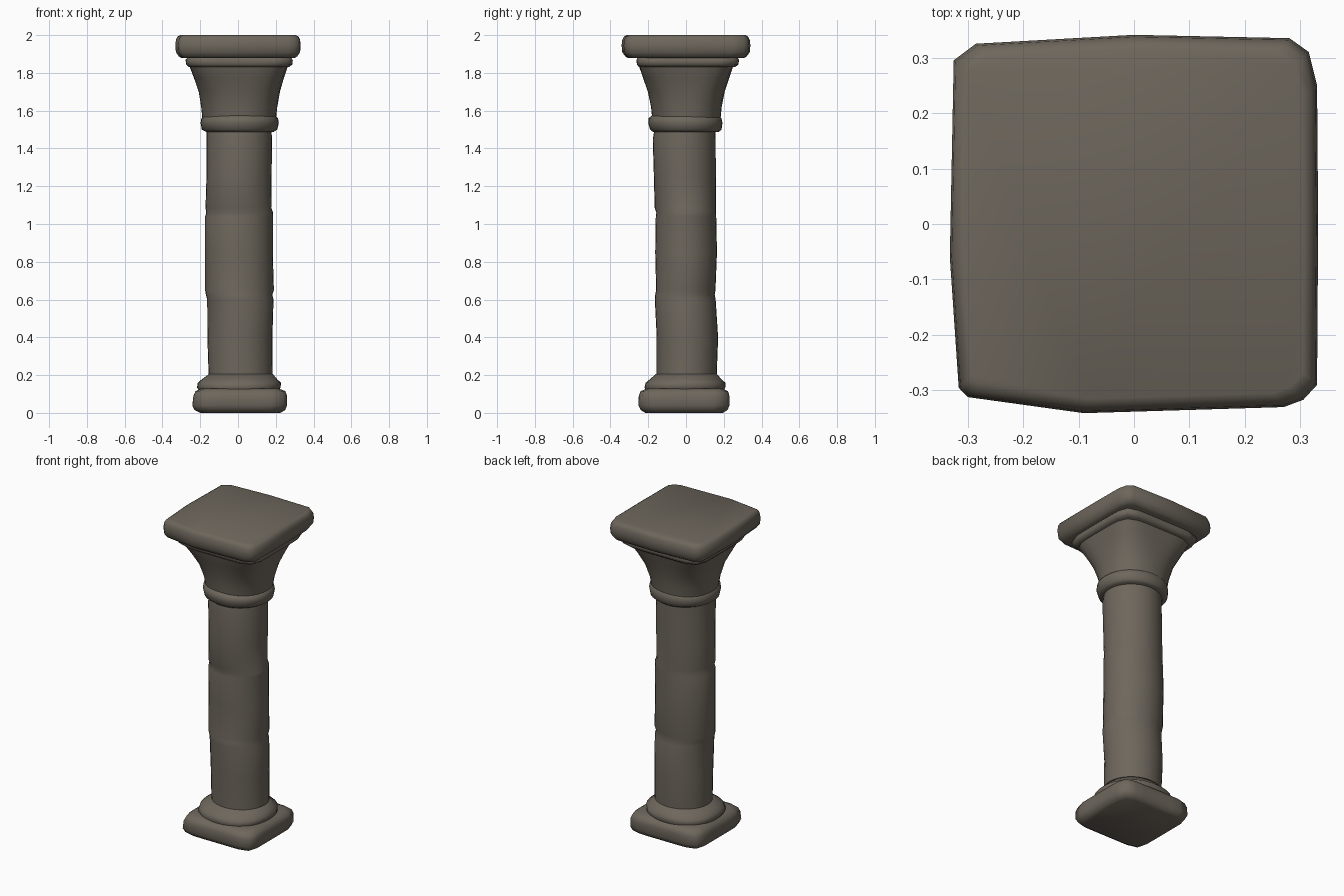
import bpy, math

stone = bpy.data.materials.new("weathered_stone")
stone.diffuse_color = (0.155, 0.135, 0.108, 1)


def finish(name, verts, faces, angle):
    me = bpy.data.meshes.new(name)
    me.from_pydata(verts, [], faces)
    me.materials.append(stone)
    ob = bpy.data.objects.new(name, me)
    bpy.context.collection.objects.link(ob)
    bpy.ops.object.select_all(action='DESELECT')
    ob.select_set(True)
    bpy.context.view_layer.objects.active = ob
    bpy.ops.object.shade_smooth_by_angle(angle=math.radians(angle))
    return ob


def bridge(name, rings, angle=40):
    """Skin a stack of equal-sized rings and cap both ends."""
    n = len(rings[0])
    verts = [p for r in rings for p in r]
    faces = [(k * n + i, k * n + (i + 1) % n, (k + 1) * n + (i + 1) % n, (k + 1) * n + i)
             for k in range(len(rings) - 1) for i in range(n)]
    faces.append(tuple(reversed(range(n))))
    faces.append(tuple(range(len(verts) - n, len(verts))))
    return finish(name, verts, faces, angle)


def ring(z, x0, x1, y0, y1, p=2, n=32):
    """Superellipse between bounds: p=2 is round, large p is square."""
    pts = []
    for i in range(n):
        a = 2 * math.pi * i / n
        c, s = math.cos(a), math.sin(a)
        r = (abs(c) ** p + abs(s) ** p) ** (-1 / p)
        pts.append(((x0 + x1) / 2 + c * r * (x1 - x0) / 2,
                    (y0 + y1) / 2 + s * r * (y1 - y0) / 2, z))
    return pts


def loft(name, rows, angle=40):
    return bridge(name, [ring(*r) for r in rows], angle)


# square plinth with worn, rounded edges
loft("plinth", [
    (0.00, -0.20, 0.225, -0.215, 0.195, 9),
    (0.015, -0.23, 0.25, -0.24, 0.22, 9),
    (0.04, -0.242, 0.26, -0.252, 0.23, 9),
    (0.09, -0.236, 0.26, -0.25, 0.23, 9),
    (0.115, -0.225, 0.25, -0.24, 0.222, 9),
    (0.13, -0.19, 0.215, -0.205, 0.19, 8)], 60)

# round base moulding
loft("base_moulding", [
    (0.115, -0.205, 0.215, -0.21, 0.20, 2.3),
    (0.135, -0.217, 0.225, -0.22, 0.208, 2.3),
    (0.16, -0.213, 0.228, -0.213, 0.208, 2.2),
    (0.175, -0.195, 0.21, -0.195, 0.19),
    (0.205, -0.155, 0.185, -0.16, 0.165)], 60)

# shaft of three slightly shifted drums with chipped joints
loft("shaft", [
    (0.18, -0.155, 0.184, -0.155, 0.162),
    (0.40, -0.162, 0.182, -0.155, 0.170),
    (0.60, -0.163, 0.188, -0.165, 0.157),
    (0.625, -0.170, 0.182, -0.163, 0.152),
    (0.65, -0.174, 0.190, -0.158, 0.156),
    (0.85, -0.174, 0.184, -0.163, 0.164),
    (1.04, -0.174, 0.184, -0.160, 0.160),
    (1.06, -0.168, 0.186, -0.157, 0.159),
    (1.085, -0.172, 0.176, -0.166, 0.159),
    (1.25, -0.167, 0.178, -0.170, 0.158),
    (1.45, -0.167, 0.180, -0.176, 0.157),
    (1.51, -0.167, 0.176, -0.165, 0.156)], 60)

# collar ring under the capital
loft("capital_collar", [
    (1.488, -0.170, 0.190, -0.175, 0.175),
    (1.50, -0.192, 0.208, -0.190, 0.188, 2.1),
    (1.535, -0.198, 0.216, -0.200, 0.193, 2.1),
    (1.56, -0.194, 0.212, -0.198, 0.188, 2.1),
    (1.575, -0.18, 0.195, -0.18, 0.175)], 60)

# bell flaring from round to square
loft("capital_bell", [
    (1.55, -0.188, 0.200, -0.178, 0.182, 2.1),
    (1.62, -0.195, 0.208, -0.185, 0.189, 2.3),
    (1.70, -0.208, 0.222, -0.202, 0.205, 2.8),
    (1.77, -0.232, 0.242, -0.226, 0.228, 3.8),
    (1.83, -0.255, 0.262, -0.247, 0.248, 5.5),
    (1.85, -0.262, 0.268, -0.252, 0.254, 6)], 60)

# square lip at the top of the bell
loft("capital_lip", [
    (1.832, -0.262, 0.272, -0.250, 0.262, 7),
    (1.845, -0.274, 0.288, -0.260, 0.277, 8),
    (1.868, -0.278, 0.290, -0.262, 0.281, 8),
    (1.89, -0.262, 0.275, -0.25, 0.268, 8)], 60)

# abacus: irregular worn slab, traced outline shrunk at top and bottom edges
outline = [(0.33, -0.29), (0.332, 0), (0.33, 0.25), (0.315, 0.31), (0.28, 0.335),
           (0, 0.341), (-0.285, 0.325), (-0.325, 0.295), (-0.332, -0.06),
           (-0.316, -0.295), (-0.30, -0.312), (-0.09, -0.341), (0.27, -0.33), (0.305, -0.317)]
levels = [(1.878, 0.90), (1.888, 0.945), (1.91, 0.99), (1.945, 1.0),
          (1.975, 0.99), (1.992, 0.965), (2.0, 0.925)]
bridge("abacus", [[(x * s, y * s, z) for x, y in outline] for z, s in levels], 60)
